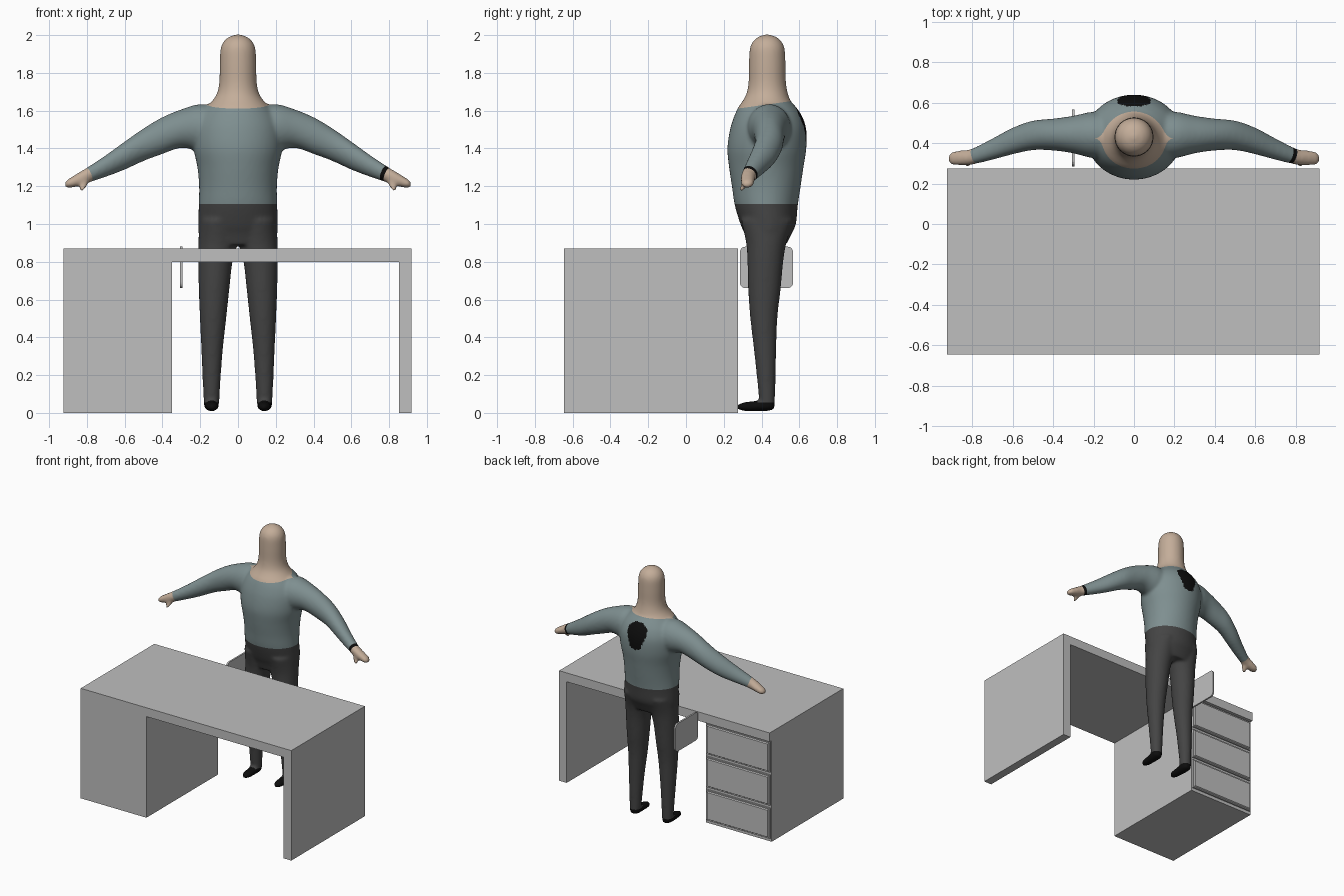
import bpy, bmesh, math
from mathutils import Vector

if "Cube" in bpy.data.objects:
    bpy.data.objects.remove(bpy.data.objects["Cube"])


def material(name, rgb):
    m = bpy.data.materials.new(name)
    m.diffuse_color = (*rgb, 1)
    m.use_nodes = True
    m.node_tree.nodes["Principled BSDF"].inputs["Base Color"].default_value = m.diffuse_color
    return m


SKIN = material("skin", (0.55, 0.42, 0.32))
SHIRT = material("shirt_blue_grey", (0.21, 0.275, 0.28))
TROUSERS = material("trousers_charcoal", (0.058, 0.058, 0.058))
BLACK = material("black", (0.004, 0.004, 0.004))
GREY = material("furniture_grey", (0.52, 0.52, 0.52))


def add_object(name, bm, mats):
    me = bpy.data.meshes.new(name)
    bm.to_mesh(me)
    bm.free()
    for m in mats:
        me.materials.append(m)
    ob = bpy.data.objects.new(name, me)
    bpy.context.collection.objects.link(ob)
    return ob


def box_bm(lo, hi):
    bm = bmesh.new()
    bmesh.ops.create_cube(bm, size=1)
    for v in bm.verts:
        v.co = [lo[i] + (v.co[i] + 0.5) * (hi[i] - lo[i]) for i in range(3)]
    return bm


def smooth_rows(rows, steps=4):
    """Catmull-Rom interpolation between cross-sections."""
    out = []
    for i in range(len(rows) - 1):
        p0, p1 = rows[max(i - 1, 0)], rows[i]
        p2, p3 = rows[i + 1], rows[min(i + 2, len(rows) - 1)]
        for s in range(steps):
            t = s / steps
            out.append([0.5 * (2 * b + (c - a) * t + (2 * a - 5 * b + 4 * c - d) * t * t
                               + (3 * b - a - 3 * c + d) * t ** 3)
                        for a, b, c, d in zip(p0, p1, p2, p3)])
    return out + [list(rows[-1])]


def loft(bm, rows, axis, side=1, n=28):
    """Rows are x, y, z and two radii across the given axis."""
    u, w = {"x": (1, 2), "y": (0, 2), "z": (0, 1)}[axis]
    rings = []
    for x, y, z, a, b in smooth_rows(rows):
        ring = []
        for k in range(n):
            co = [x, y, z]
            co[u] += a * math.cos(math.tau * k / n)
            co[w] += b * math.sin(math.tau * k / n)
            co[0] *= side
            ring.append(bm.verts.new(co))
        rings.append(ring)
    faces = [bm.faces.new(rings[0]), bm.faces.new(rings[-1])]
    for r0, r1 in zip(rings, rings[1:]):
        for k in range(n):
            j = (k + 1) % n
            faces.append(bm.faces.new((r0[k], r0[j], r1[j], r1[k])))
    bmesh.ops.recalc_face_normals(bm, faces=faces)


# Figure: hips, torso, neck and head in one column
TORSO = [(0, .43, .89, .195, .10), (0, .435, .95, .208, .125), (0, .435, 1.0, .211, .147),
         (0, .425, 1.1, .208, .167), (0, .425, 1.2, .206, .182), (0, .425, 1.3, .215, .197),
         (0, .428, 1.4, .235, .209), (0, .435, 1.5, .235, .202), (0, .435, 1.57, .21, .18),
         (0, .43, 1.62, .168, .152), (0, .427, 1.65, .138, .128), (0, .43, 1.69, .112, .11),
         (0, .43, 1.75, .099, .099), (0, .43, 1.85, .097, .097), (0, .43, 1.93, .092, .092),
         (0, .43, 1.97, .073, .073), (0, .43, 1.992, .045, .045), (0, .43, 2.003, .012, .012)]
LEG = [(.105, .43, 1.02, .10, .14), (.107, .425, .9, .103, .107), (.12, .42, .8, .091, .095),
       (.127, .415, .65, .081, .086), (.132, .412, .5, .07, .072), (.138, .42, .3, .055, .057),
       (.141, .43, .05, .041, .041), (.141, .43, .03, .039, .039)]
FOOT = [(.138, .27, .03, .012, .012), (.138, .30, .033, .031, .022), (.139, .36, .036, .037, .027),
        (.14, .43, .038, .039, .028), (.14, .468, .038, .024, .022)]
ARM = [(.08, .435, 1.5, .11, .12), (.2, .44, 1.51, .115, .125), (.3, .442, 1.505, .093, .102),
       (.4, .442, 1.468, .079, .098), (.5, .438, 1.42, .073, .087), (.6, .41, 1.362, .066, .075),
       (.7, .37, 1.307, .053, .058), (.8, .333, 1.257, .040, .042), (.84, .327, 1.238, .038, .037),
       (.88, .326, 1.221, .036, .029), (.905, .324, 1.212, .03, .022), (.917, .322, 1.208, .014, .012)]
THUMB = [(.80, .325, 1.25, .022, .018), (.815, .308, 1.21, .02, .018),
         (.825, .297, 1.185, .016, .015), (.826, .295, 1.173, .007, .007)]

bm = bmesh.new()
loft(bm, TORSO, "z", n=48)
for s in (1, -1):
    loft(bm, LEG, "z", s)
    loft(bm, FOOT, "y", s)
    loft(bm, ARM, "x", s)
    loft(bm, THUMB, "z", s)
figure = add_object("standing_figure", bm, [])

# Fuse the limbs into one soft skin
rem = figure.modifiers.new("fuse", "REMESH")
rem.mode = "VOXEL"
rem.voxel_size = 0.011
soft = figure.modifiers.new("soften", "SMOOTH")
soft.factor = 0.5
soft.iterations = 8
deps = bpy.context.evaluated_depsgraph_get()
fused = bpy.data.meshes.new_from_object(figure.evaluated_get(deps))
figure.modifiers.clear()
figure.data = fused
fused.name = "standing_figure"
fused.materials.clear()
for m in (SKIN, SHIRT, TROUSERS, BLACK):
    fused.materials.append(m)

# Clothing borders: cut along planes, then colour by region
WAIST, SOLE = 1.105, 0.055
collar_p, collar_n = Vector((0, .41, 1.63)), Vector((0, -.14, 1)).normalized()


def wrist(s):
    return Vector((s * .79, .336, 1.262)), Vector((s * .1, -.04, -.045)).normalized()


cuts = [(Vector((0, 0, WAIST)), Vector((0, 0, 1))), (Vector((0, 0, SOLE)), Vector((0, 0, 1))),
        (collar_p, collar_n), wrist(1), wrist(-1)]
cuts.append((wrist(1)[0] - 0.022 * wrist(1)[1], wrist(1)[1]))
bm = bmesh.new()
bm.from_mesh(fused)
for p, nrm in cuts:
    bmesh.ops.bisect_plane(bm, geom=bm.verts[:] + bm.edges[:] + bm.faces[:],
                           dist=1e-5, plane_co=p, plane_no=nrm)
for f in bm.faces:
    c = f.calc_center_median()
    f.smooth = True
    p, nrm = wrist(1 if c.x > 0 else -1)
    along = (c - p).dot(nrm)
    if c.z < SOLE or (c.z < .075 and c.y < .375):
        f.material_index = 3                      # shoes
    elif c.z < WAIST:
        f.material_index = 2                      # trousers
    elif (c - collar_p).dot(collar_n) > 0 and abs(c.x) < .2:
        f.material_index = 0                      # head and neck
    elif abs(c.x) > .6 and along > 0:
        f.material_index = 0                      # hands
    elif c.x > .6 and along > -.022:
        f.material_index = 3                      # wrist band
    else:
        f.material_index = 1                      # shirt
        if c.y > .5 and 1.42 < c.z < 1.62:        # dark patch on the back
            t = (c.z - 1.42) / .2
            if abs(c.x) < .08 * min(1, .45 + t) * min(1, (1 - t) * 5) ** .5:
                f.material_index = 3
bm.to_mesh(fused)
bm.free()

# Desk: top slab, side panel, drawer cabinet
add_object("desk_top", box_bm((-.925, -.645, .80), (.918, .275, .87)), [GREY])
add_object("desk_side_panel", box_bm((.852, -.645, 0), (.918, .275, .80)), [GREY])
add_object("drawer_cabinet", box_bm((-.925, -.645, 0), (-.35, .25, .80)), [GREY])

# Three drawer fronts with a bevelled raised panel
for i, (z0, z1) in enumerate(((.025, .265), (.287, .527), (.549, .789))):
    bm = box_bm((-.917, .245, z0), (-.358, .262, z1))
    bm.normal_update()
    front = [f for f in bm.faces if f.normal.y > .9]
    bmesh.ops.inset_region(bm, faces=front, thickness=.012, depth=0)
    bmesh.ops.inset_region(bm, faces=front, thickness=.008, depth=.009)
    add_object(f"drawer_front_{i + 1}", bm, [GREY])

# Upright rounded plate beside the figure
bm = bmesh.new()
ring = []
R = .03
for cy, cz, a0 in ((.537, .85, 0), (.315, .85, 90), (.315, .69, 180), (.537, .69, 270)):
    for k in range(6):
        a = math.radians(a0 + 18 * k)
        ring.append(bm.verts.new((-.306, cy + R * math.cos(a), cz + R * math.sin(a))))
face = bm.faces.new(ring)
ext = bmesh.ops.extrude_face_region(bm, geom=[face])
for v in ext["geom"]:
    if isinstance(v, bmesh.types.BMVert):
        v.co.x += .013
bmesh.ops.recalc_face_normals(bm, faces=bm.faces[:])
add_object("rounded_plate", bm, [GREY])
